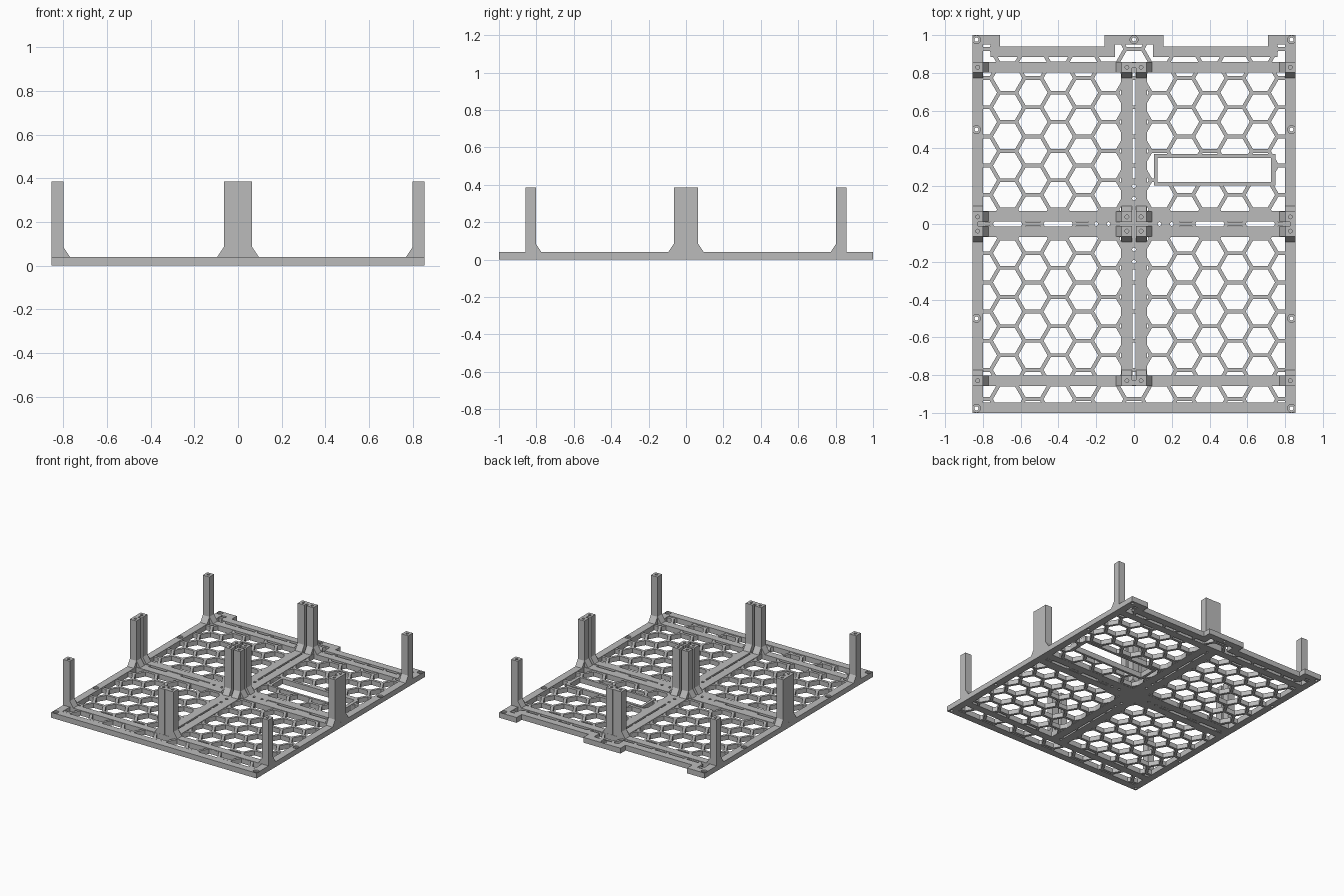
import bpy, bmesh, math
from mathutils import Matrix, Vector

cube = bpy.data.objects.get("Cube")
if cube:
    bpy.data.objects.remove(cube, do_unlink=True)

grey = bpy.data.materials.new("grey plastic")
grey.use_nodes = True
grey.diffuse_color = (0.5, 0.5, 0.5, 1)
grey.node_tree.nodes["Principled BSDF"].inputs["Base Color"].default_value = (0.5, 0.5, 0.5, 1)

PITCH, WALL = 0.1545, 0.02
BASE, POST_TOP, FOOT_TOP, FOOT = 0.04, 0.385, 0.085, 0.03


def make(name, bm):
    mesh = bpy.data.meshes.new(name)
    bm.to_mesh(mesh)
    bm.free()
    mesh.materials.append(grey)
    obj = bpy.data.objects.new(name, mesh)
    bpy.context.collection.objects.link(obj)
    return obj


def apply(obj, mod):
    with bpy.context.temp_override(object=obj, active_object=obj):
        bpy.ops.object.modifier_apply(modifier=mod.name)


def thicken(obj, depth):
    mod = obj.modifiers.new("thickness", "SOLIDIFY")
    mod.thickness, mod.offset = depth, 1
    apply(obj, mod)


def drill(obj, points, radius, z0, z1):
    """Cut round holes at the given points between two heights."""
    bm = bmesh.new()
    for x, y in points:
        bmesh.ops.create_cone(bm, cap_ends=True, segments=20, radius1=radius, radius2=radius,
                              depth=z1 - z0, matrix=Matrix.Translation((x, y, (z0 + z1) / 2)))
    cutter = make("hole_cutter", bm)
    cutter.hide_render = True
    mod = obj.modifiers.new("holes", "BOOLEAN")
    mod.operation, mod.object, mod.solver = "DIFFERENCE", cutter, "EXACT"
    apply(obj, mod)
    bpy.data.objects.remove(cutter, do_unlink=True)


def inside(p, r):
    return r[0] < p[0] < r[1] and r[2] < p[1] < r[3]


def mirror_x(rects):
    return rects + [(-b, -a, c, d) for a, b, c, d in rects]


def mirror_y(rects):
    return rects + [(a, b, -d, -c) for a, b, c, d in rects]


def flat_union(name, rects):
    """One flat sheet covering the union of rectangles."""
    xs = sorted({v for r in rects for v in r[:2]})
    ys = sorted({v for r in rects for v in r[2:]})
    bm = bmesh.new()
    for x0, x1 in zip(xs, xs[1:]):
        for y0, y1 in zip(ys, ys[1:]):
            if any(inside(((x0 + x1) / 2, (y0 + y1) / 2), r) for r in rects):
                bm.faces.new([bm.verts.new((x, y, 0)) for x, y in
                              ((x0, y0), (x1, y0), (x1, y1), (x0, y1))])
    bmesh.ops.remove_doubles(bm, verts=bm.verts, dist=1e-5)
    return make(name, bm)


def box(bm, x0, x1, y0, y1, z0, z1):
    m = Matrix.Translation(((x0 + x1) / 2, (y0 + y1) / 2, (z0 + z1) / 2))
    bmesh.ops.create_cube(bm, size=1, matrix=m @ Matrix.Diagonal((x1 - x0, y1 - y0, z1 - z0, 1)))


# Frame: outer rim, notched back edge, cross ribs and panel cutout border
rects = mirror_x([
    (0.8, 0.855, -1, 1),
    (0.71, 0.8, 0.95, 1), (0.71, 0.76, 0.885, 1),
    (0.1, 0.76, 0.885, 0.94), (0.1, 0.155, 0.885, 1),
])
rects += [(-0.1, 0.1, 0.95, 1), (-0.855, 0.855, -1, -0.945)]
rects += mirror_y([(-0.855, 0.855, 0.802, 0.858)])
rects += mirror_y(mirror_x([(0.007, 0.07, 0, 0.83), (0, 0.83, 0.013, 0.07)]))
rects += [(-0.24, 0.24, -0.02, 0.02), (-0.02, 0.02, -0.24, 0.24)]
rects += [(0.105, 0.125, 0.205, 0.37), (0.725, 0.75, 0.205, 0.37),
          (0.105, 0.75, 0.205, 0.222), (0.105, 0.75, 0.35, 0.37)]
frame = flat_union("frame", rects)
thicken(frame, BASE)

# Screw holes with counterbores, and small pin holes near the centre
screws = [(sx * 0.834, sy * y) for sx in (-1, 1) for sy in (-1, 1) for y in (0.5, 0.976)]
screws.append((0, 0.976))
drill(frame, screws, 0.021, 0.03, 0.06)
drill(frame, screws, 0.011, -0.02, 0.06)
pins = [p for s in (-1, 1) for d in (0.135, 0.2) for p in ((s * d, 0), (0, s * d))]
drill(frame, pins, 0.01, -0.02, 0.06)

# Honeycomb infill: hexagonal rings welded together, clipped to the frame
bm = bmesh.new()
outer, inner = PITCH / math.sqrt(3), (PITCH - WALL) / math.sqrt(3)
for i in range(-7, 8):
    for k in range(-8, 8):
        c = Vector((i * PITCH * math.sqrt(3) / 2, (k + (0 if i % 2 else 0.5)) * PITCH, 0))
        ring = [Vector((math.cos(a * math.pi / 3), math.sin(a * math.pi / 3), 0)) for a in range(6)]
        o = [bm.verts.new(c + v * outer) for v in ring]
        n = [bm.verts.new(c + v * inner) for v in ring]
        for a in range(6):
            b = (a + 1) % 6
            bm.faces.new((o[a], o[b], n[b], n[a]))
bmesh.ops.remove_doubles(bm, verts=bm.verts, dist=1e-4)


def cut(axis, value, clear_above=False, clear_below=False):
    co, no = Vector((0, 0, 0)), Vector((0, 0, 0))
    co[axis], no[axis] = value, 1
    bmesh.ops.bisect_plane(bm, geom=bm.verts[:] + bm.edges[:] + bm.faces[:], plane_co=co,
                           plane_no=no, clear_outer=clear_above, clear_inner=clear_below)


cut(0, 0.81, clear_above=True)
cut(0, -0.81, clear_below=True)
cut(1, 0.96, clear_above=True)
cut(1, -0.96, clear_below=True)
openings = mirror_x([(0.12, 0.74, 0.92, 1.1)]) + [(0.115, 0.735, 0.213, 0.36)]
for r in openings:
    for j in range(4):
        cut(j // 2, r[j])
gone = [f for f in bm.faces if any(inside(f.calc_center_median(), r) for r in openings)]
bmesh.ops.delete(bm, geom=gone, context="FACES")
honeycomb = make("honeycomb", bm)
honeycomb.location.z = 0.001
thicken(honeycomb, 0.035)

# Posts: one at each corner of the four panels
W = 0.0275
post_x, post_y = (0.0375, 0.8275), (0.0375, 0.83)
spots = [(sx, sy, x, y) for sx in (-1, 1) for sy in (-1, 1) for x in post_x for y in post_y]
bm = bmesh.new()
for sx, sy, x, y in spots:
    box(bm, sx * x - W, sx * x + W, sy * y - W, sy * y + W, BASE - 0.01, POST_TOP)
posts = make("posts", bm)
drill(posts, [(sx * x, sy * y) for sx, sy, x, y in spots], 0.01, POST_TOP - 0.06, POST_TOP + 0.02)

# Webs joining neighbouring posts, leaving a groove on the inner face
bm = bmesh.new()
for s in (-1, 1):
    xa, xb = sorted((s * 0.825, s * 0.854))
    box(bm, xa, xb, -0.015, 0.015, BASE - 0.01, POST_TOP)
    ya, yb = sorted((s * 0.827, s * 0.856))
    box(bm, -0.015, 0.015, ya, yb, BASE - 0.01, POST_TOP)
box(bm, -0.04, 0.04, -0.0101, 0.0101, BASE - 0.01, POST_TOP - 0.001)
box(bm, -0.0101, 0.0101, -0.04, 0.04, BASE - 0.01, POST_TOP - 0.001)
webs = make("post_webs", bm)
drill(webs, [(0, 0)], 0.01, POST_TOP - 0.06, POST_TOP + 0.02)

# Sloped feet: each post braces toward the middle of its panel
bm = bmesh.new()
for sx, sy, x, y in spots:
    centre = Vector((sx * x, sy * y, 0))
    toward_x = Vector((sx if x < 0.4 else -sx, 0, 0))
    toward_y = Vector((0, sy if y < 0.4 else -sy, 0))
    for out, side in ((toward_x, toward_y), (toward_y, toward_x)):
        ends = []
        for w in (-W, W):
            ends.append([bm.verts.new(centre + out * (W + d) + side * w + Vector((0, 0, z)))
                         for d, z in ((0, BASE), (FOOT, BASE), (0, FOOT_TOP))])
        a, b = ends
        bm.faces.new(a)
        bm.faces.new(b[::-1])
        for i in range(3):
            j = (i + 1) % 3
            bm.faces.new((a[j], a[i], b[i], b[j]))
bmesh.ops.recalc_face_normals(bm, faces=bm.faces)
make("post_feet", bm)
